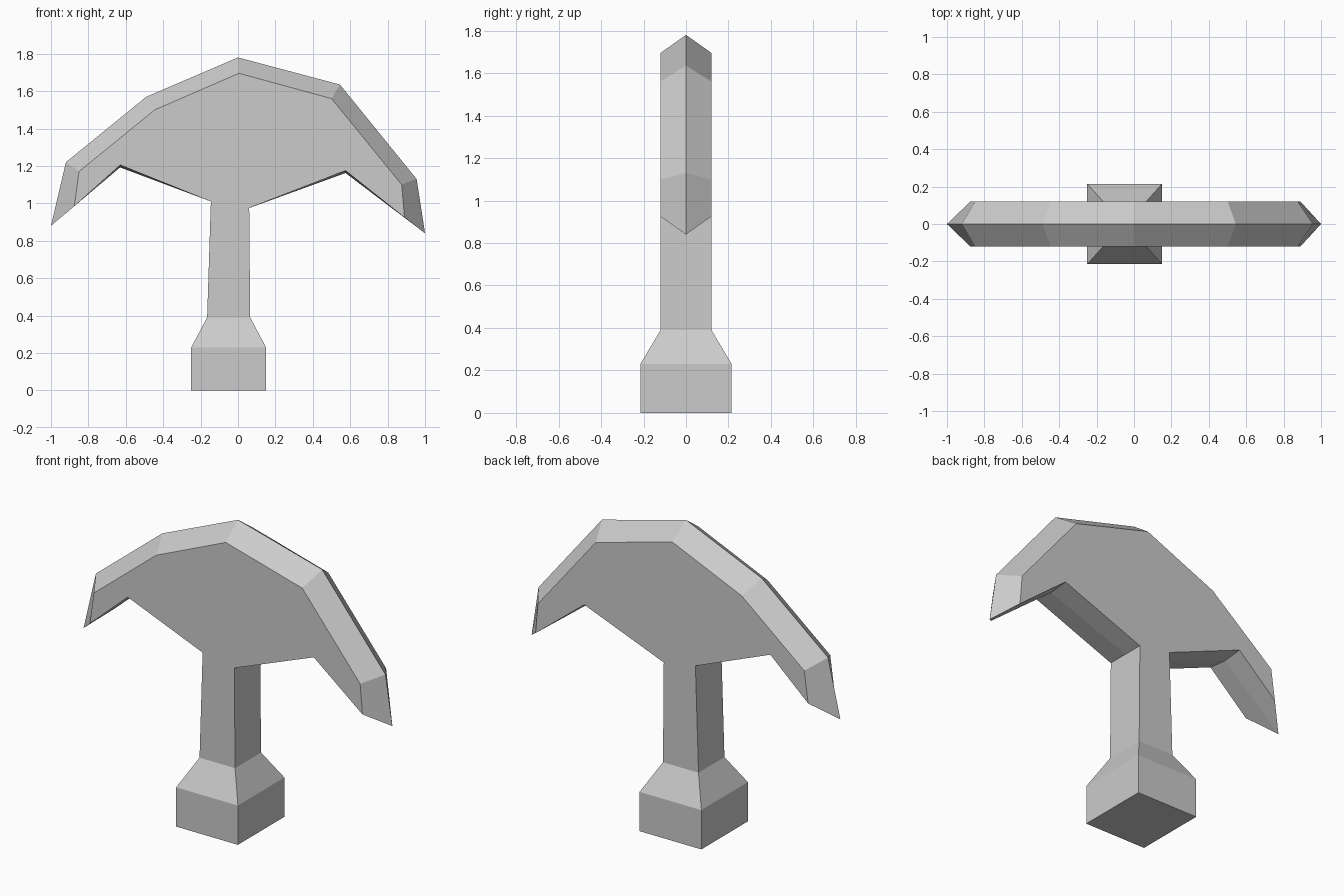
import bpy
import bmesh

cube = bpy.data.objects.get("Cube")
if cube:
    bpy.data.objects.remove(cube, do_unlink=True)

stone = bpy.data.materials.new("plain grey")
stone.use_nodes = True
grey = (0.6, 0.6, 0.6, 1)
stone.diffuse_color = grey
stone.node_tree.nodes["Principled BSDF"].inputs["Base Color"].default_value = grey


def finish(name, bm):
    bmesh.ops.recalc_face_normals(bm, faces=bm.faces)
    mesh = bpy.data.meshes.new(name)
    bm.to_mesh(mesh)
    bm.free()
    mesh.materials.append(stone)
    obj = bpy.data.objects.new(name, mesh)
    bpy.context.collection.objects.link(obj)
    return obj


HALF = 0.12                                # half thickness of head and handle
NECK_R, NECK_L = (-0.145, 1.01), (0.06, 0.975)

# Head: flat front and back, bevelled out to a ridge in the middle plane
side = [NECK_R, (-0.63, 1.205), (-0.875, 0.985), (-0.85, 1.17), (-0.445, 1.5),
        (0.005, 1.695), (0.5, 1.56), (0.875, 1.1), (0.89, 0.925),
        (0.575, 1.175), NECK_L]
ridge = [NECK_R, (-0.63, 1.192), (-1, 0.88), (-0.92, 1.22), (-0.49, 1.57),
         (0, 1.78), (0.545, 1.635), (0.955, 1.13), (1, 0.84),
         (0.575, 1.162), NECK_L]

bm = bmesh.new()
front, middle, back = [[bm.verts.new((x, y, z)) for x, z in pts]
                       for pts, y in ((side, -HALF), (ridge, 0), (side, HALF))]
bm.faces.new(front)
bm.faces.new(back)
for rim in (front, back):
    for i in range(len(rim) - 1):          # the neck stays open for the handle
        bm.faces.new((rim[i], rim[i + 1], middle[i + 1], middle[i]))
finish("head", bm)

# Handle: foot block, sloped shoulder and shaft, as stacked rectangles
# each level: right (x, z), left (x, z), half depth
levels = [((-0.25, 0), (0.15, 0), 0.215),
          ((-0.25, 0.23), (0.15, 0.23), 0.215),
          ((-0.165, 0.39), (0.065, 0.39), HALF),
          (NECK_R, NECK_L, HALF)]
bm = bmesh.new()
rings = []
for (xr, zr), (xl, zl), d in levels:
    corners = ((xr, -d, zr), (xl, -d, zl), (xl, d, zl), (xr, d, zr))
    rings.append([bm.verts.new(c) for c in corners])
bm.faces.new(rings[0])
for low, high in zip(rings, rings[1:]):
    for i in range(4):
        j = (i + 1) % 4
        bm.faces.new((low[i], low[j], high[j], high[i]))
finish("handle", bm)
